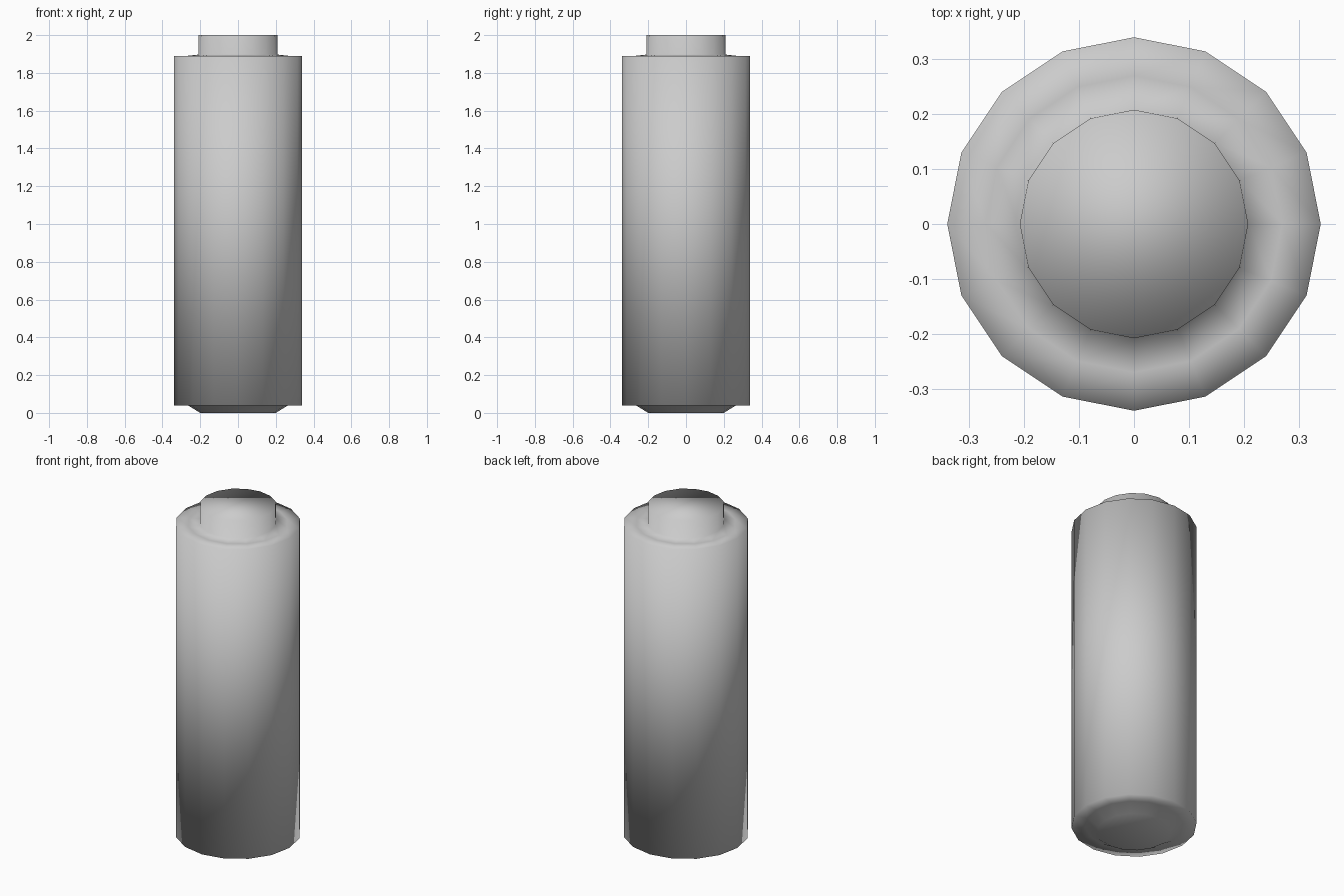
import bpy, bmesh
from math import cos, sin, pi

if "Cube" in bpy.data.objects:
    bpy.data.objects.remove(bpy.data.objects["Cube"])

SIDES = 16


def lathe(name, profile):
    """Revolve (radius, z) points into a closed, smooth-shaded solid."""
    bm = bmesh.new()
    rings = [[bm.verts.new((r * cos(2 * pi * i / SIDES), r * sin(2 * pi * i / SIDES), z))
              for i in range(SIDES)] for r, z in profile]
    for low, high in zip(rings, rings[1:]):
        for i in range(SIDES):
            j = (i + 1) % SIDES
            bm.faces.new((low[i], low[j], high[j], high[i]))
    # End caps
    bm.faces.new(rings[0][::-1])
    bm.faces.new(rings[-1])
    for f in bm.faces:
        f.smooth = True
    mesh = bpy.data.meshes.new(name)
    bm.to_mesh(mesh)
    bm.free()
    obj = bpy.data.objects.new(name, mesh)
    bpy.context.collection.objects.link(obj)
    return obj


# Battery: bottom contact, wide can, shoulder and top contact in one profile
lathe("battery_cell", [
    (0.20, 0.00), (0.265, 0.04),    # bevelled bottom contact
    (0.34, 0.04), (0.34, 1.89),     # can wall
    (0.27, 1.89), (0.21, 1.897),    # shoulder
    (0.208, 2.00),                  # raised top contact
])
